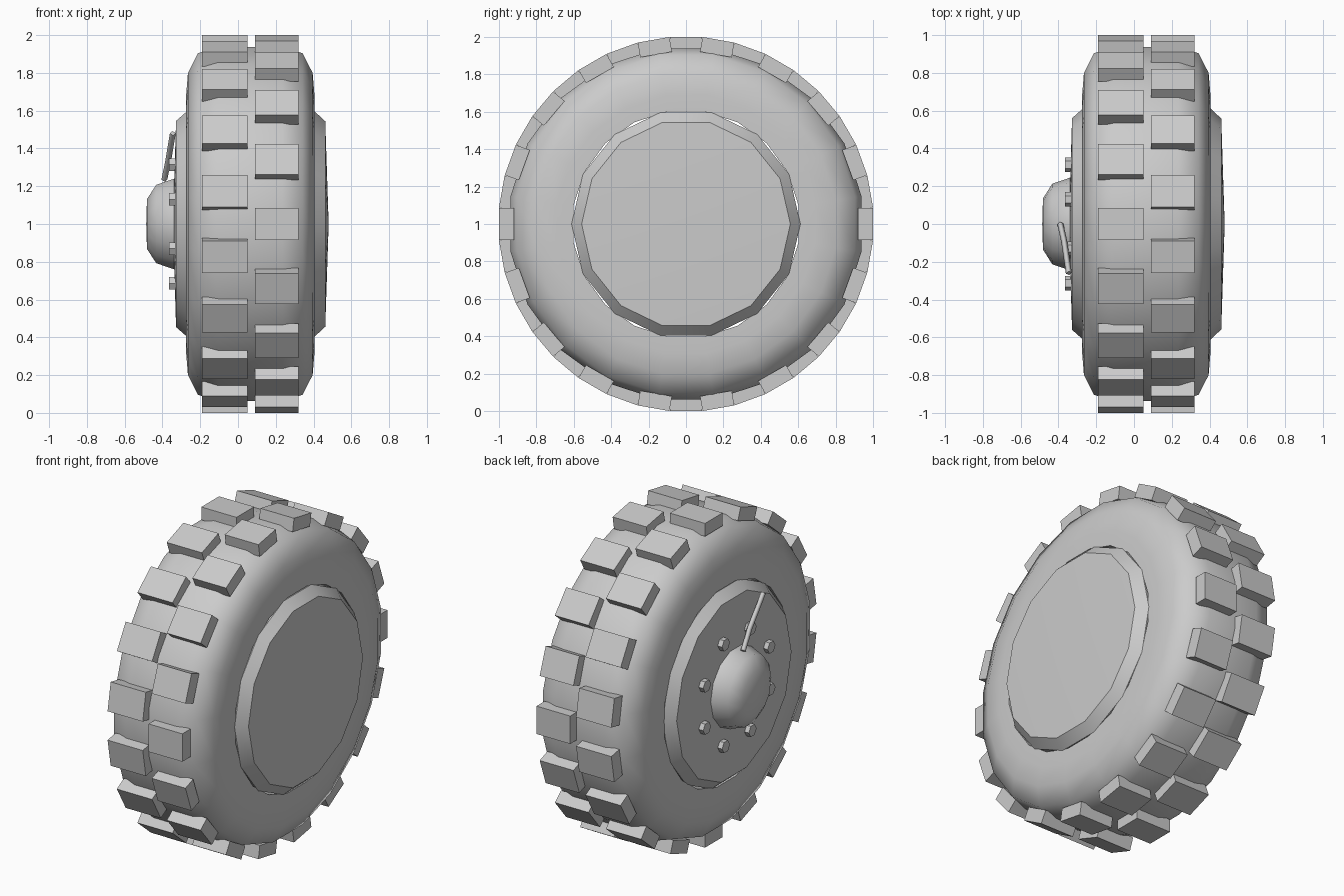
import bpy, bmesh
from math import pi, sin, cos, radians
from mathutils import Matrix, Vector

if "Cube" in bpy.data.objects:
    bpy.data.objects.remove(bpy.data.objects["Cube"])

AXLE = Vector((0, 0, 1))


def finish(name, bm, smooth=None):
    bmesh.ops.remove_doubles(bm, verts=bm.verts, dist=1e-5)
    bmesh.ops.recalc_face_normals(bm, faces=bm.faces)
    me = bpy.data.meshes.new(name)
    bm.to_mesh(me)
    bm.free()
    ob = bpy.data.objects.new(name, me)
    bpy.context.collection.objects.link(ob)
    if smooth:
        for p in me.polygons:
            p.use_smooth = True
        me.set_sharp_from_angle(angle=radians(smooth))
    return ob


def lathe(name, profile, n, start=0.0, closed=False, smooth=30):
    """Revolve (x, radius) points about the axle."""
    bm = bmesh.new()
    rings = []
    for x, r in profile:
        if r == 0:
            rings.append([bm.verts.new(AXLE + Vector((x, 0, 0)))] * n)
            continue
        rings.append([bm.verts.new(AXLE + Vector((x, r * cos(start + 2 * pi * i / n),
                                                  r * sin(start + 2 * pi * i / n))))
                      for i in range(n)])
    pairs = list(zip(rings, rings[1:]))
    if closed:
        pairs.append((rings[-1], rings[0]))
    for a, b in pairs:
        for i in range(n):
            j = (i + 1) % n
            bm.faces.new(list(dict.fromkeys((a[i], a[j], b[j], b[i]))))
    return finish(name, bm, smooth)


# Tyre carcass: half profile mirrored about its mid plane
MID = 0.065
half = [(0.34, 0.61), (0.339, 0.70), (0.33, 0.81), (0.277, 0.915), (0.17, 0.95)]
tyre = [(MID - w, r) for w, r in half] + [(MID + w, r) for w, r in reversed(half)]
lathe("tyre", tyre, 20, start=pi / 20, closed=True, smooth=50)

# Staggered tread blocks, two rows of 18
for name, x0, x1, offset in (("tread_outer", -0.19, 0.05, 10), ("tread_inner", 0.09, 0.32, 0)):
    bm = bmesh.new()
    for k in range(18):
        m = (Matrix.Translation(AXLE)
             @ Matrix.Rotation(radians(offset + 20 * k), 4, 'X')
             @ Matrix.Translation(((x0 + x1) / 2, 0.96, 0))
             @ Matrix.Diagonal((x1 - x0, 0.08, 0.172, 1)))
        bmesh.ops.create_cube(bm, size=1, matrix=m)
    finish(name, bm)

# Rim drum with gently domed faces
lathe("rim", [(-0.345, 0), (-0.328, 0.56), (-0.27, 0.612),
              (0.405, 0.612), (0.462, 0.558), (0.48, 0)], 14)

# Hub cap
lathe("hub_cap", [(-0.486, 0), (-0.482, 0.135), (-0.433, 0.213), (-0.34, 0.245),
                  (-0.33, 0)], 14, smooth=40)

# Ring of hexagonal wheel bolts
bm = bmesh.new()
for k in range(8):
    a = radians(22.5 + 45 * k)
    m = (Matrix.Translation(AXLE + Vector((-0.345, 0.34 * cos(a), 0.34 * sin(a))))
         @ Matrix.Rotation(pi / 2, 4, 'Y'))
    bmesh.ops.create_cone(bm, cap_ends=True, segments=6, radius1=0.038, radius2=0.038,
                          depth=0.038, matrix=m)
finish("wheel_bolts", bm)

# Valve stem: slim bent tube leaning from the hub to the rim
cu = bpy.data.curves.new("valve_stem", 'CURVE')
cu.dimensions = '3D'
cu.bevel_depth = 0.016
cu.bevel_resolution = 0
cu.use_fill_caps = True
path = [(-0.39, 0.0, 1.235), (-0.37, -0.09, 1.33), (-0.345, -0.26, 1.48)]
sp = cu.splines.new('POLY')
sp.points.add(len(path) - 1)
for p, co in zip(sp.points, path):
    p.co = (*co, 1)
bpy.context.collection.objects.link(bpy.data.objects.new("valve_stem", cu))
